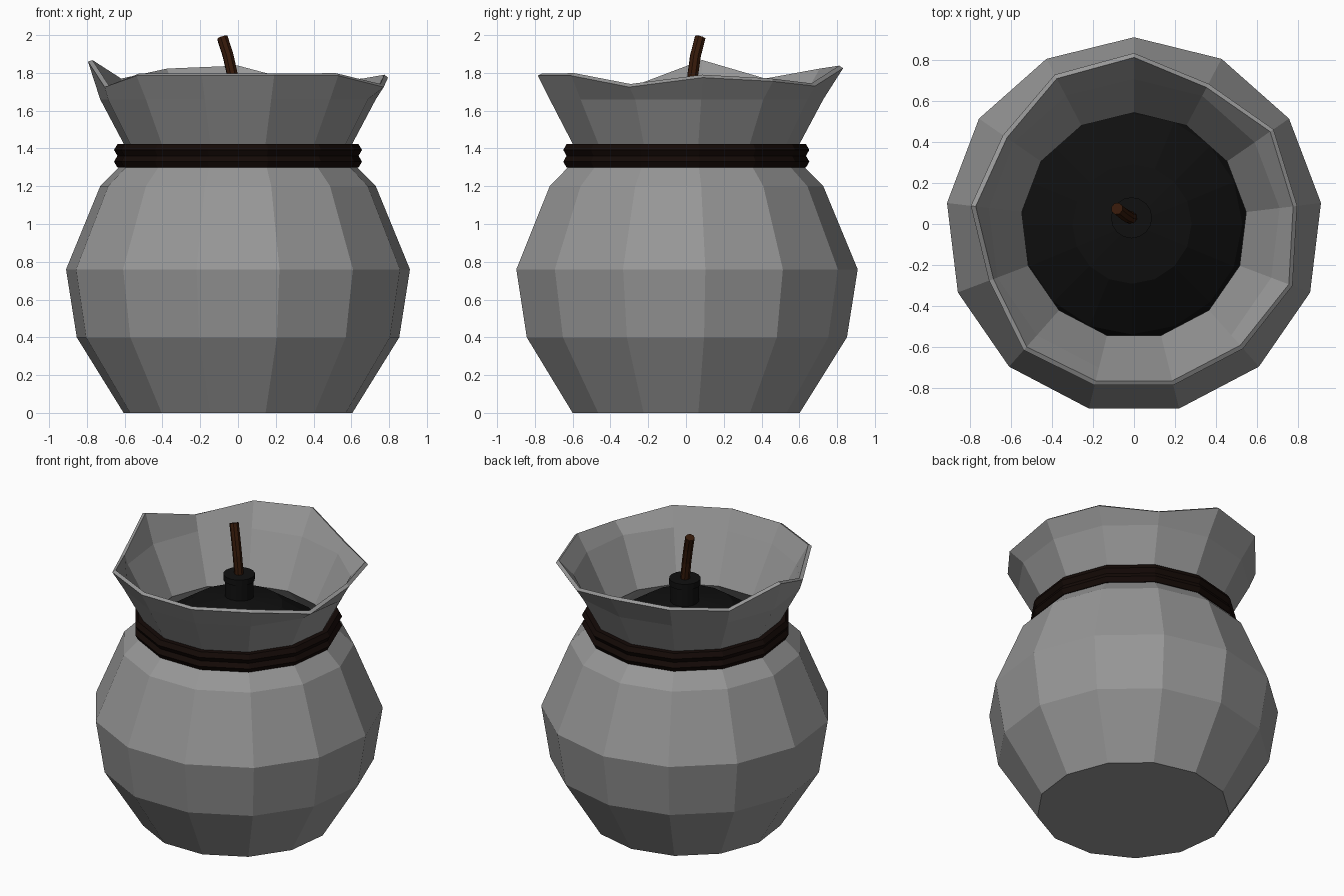
import bpy
import bmesh
from math import sin, cos, tau, pi

if "Cube" in bpy.data.objects:
    bpy.data.objects.remove(bpy.data.objects["Cube"])

SIDES = 13
CY = -0.008


def material(name, rgb):
    m = bpy.data.materials.new(name)
    m.diffuse_color = (*rgb, 1)
    m.use_nodes = True
    m.node_tree.nodes["Principled BSDF"].inputs["Base Color"].default_value = m.diffuse_color
    return m


grey = material("dark_grey", (0.31, 0.31, 0.31))
black = material("black", (0.005, 0.005, 0.005))
cord = material("dark_cord", (0.007, 0.003, 0.002))
brown = material("fuse_brown", (0.036, 0.01, 0.003))


def finish(name, mat):
    ob = bpy.context.object
    ob.name = name
    ob.data.materials.append(mat)
    return ob


# Sack: 13-sided lathe, each ring running clockwise from +y
profile = [(0.61, 0), (0.86, 0.40), (0.917, 0.76), (0.735, 1.20),
           (0.575, 1.36), (0.735, 1.66)]
# Uneven rim: radius and height of each corner
rim = [(0.84, 1.825), (0.78, 1.73), (0.825, 1.755), (0.80, 1.775), (0.825, 1.725),
       (0.80, 1.785), (0.80, 1.785), (0.80, 1.785), (0.81, 1.785), (0.755, 1.725),
       (0.80, 1.86), (0.775, 1.76), (0.83, 1.81)]
bm = bmesh.new()
rings = []
for level in [[p] * SIDES for p in profile] + [rim]:
    ring = []
    for i, (r, z) in enumerate(level):
        a = tau * i / SIDES
        ring.append(bm.verts.new((r * sin(a), r * cos(a) + CY, z)))
    rings.append(ring)
for lo, hi in zip(rings, rings[1:]):
    for i in range(SIDES):
        j = (i + 1) % SIDES
        bm.faces.new((lo[i], hi[i], hi[j], lo[j]))
bm.faces.new(rings[0])
mesh = bpy.data.meshes.new("sack")
bm.to_mesh(mesh)
bm.free()
mesh.materials.append(grey)
sack = bpy.data.objects.new("sack", mesh)
bpy.context.collection.objects.link(sack)
shell = sack.modifiers.new("thickness", 'SOLIDIFY')
shell.thickness = 0.025
shell.offset = -1

# Two cord loops around the neck
for name, z in (("lower_cord", 1.33), ("upper_cord", 1.392)):
    bpy.ops.mesh.primitive_torus_add(
        major_segments=SIDES, minor_segments=6, major_radius=0.625,
        minor_radius=0.036, location=(0, CY, z), rotation=(0, 0, pi / 2))
    finish(name, cord)

# Round charge inside the sack
bpy.ops.mesh.primitive_uv_sphere_add(segments=16, ring_count=8, radius=0.76,
                                     location=(-0.01, 0.0, 0.775))
finish("ball", black)

# Cap on top of the ball, with a slightly wider lip
for name, r, z0, z1 in (("ball_cap", 0.092, 1.47, 1.64), ("cap_lip", 0.1, 1.63, 1.67)):
    bpy.ops.mesh.primitive_cylinder_add(vertices=16, radius=r, depth=z1 - z0,
                                        location=(-0.012, 0.03, (z0 + z1) / 2))
    finish(name, black)

# Bent fuse
path = [(-0.01, 0.03, 1.63), (-0.03, 0.036, 1.79),
        (-0.052, 0.05, 1.89), (-0.083, 0.075, 1.987)]
cu = bpy.data.curves.new("fuse", 'CURVE')
cu.dimensions = '3D'
cu.bevel_depth = 0.03
cu.bevel_resolution = 2
cu.use_fill_caps = True
sp = cu.splines.new('POLY')
sp.points.add(len(path) - 1)
for pt, co in zip(sp.points, path):
    pt.co = (*co, 1)
fuse = bpy.data.objects.new("fuse", cu)
bpy.context.collection.objects.link(fuse)
cu.materials.append(brown)
bpy.ops.object.select_all(action='DESELECT')
fuse.select_set(True)
bpy.context.view_layer.objects.active = fuse
bpy.ops.object.convert(target='MESH')
bpy.ops.object.shade_flat()
